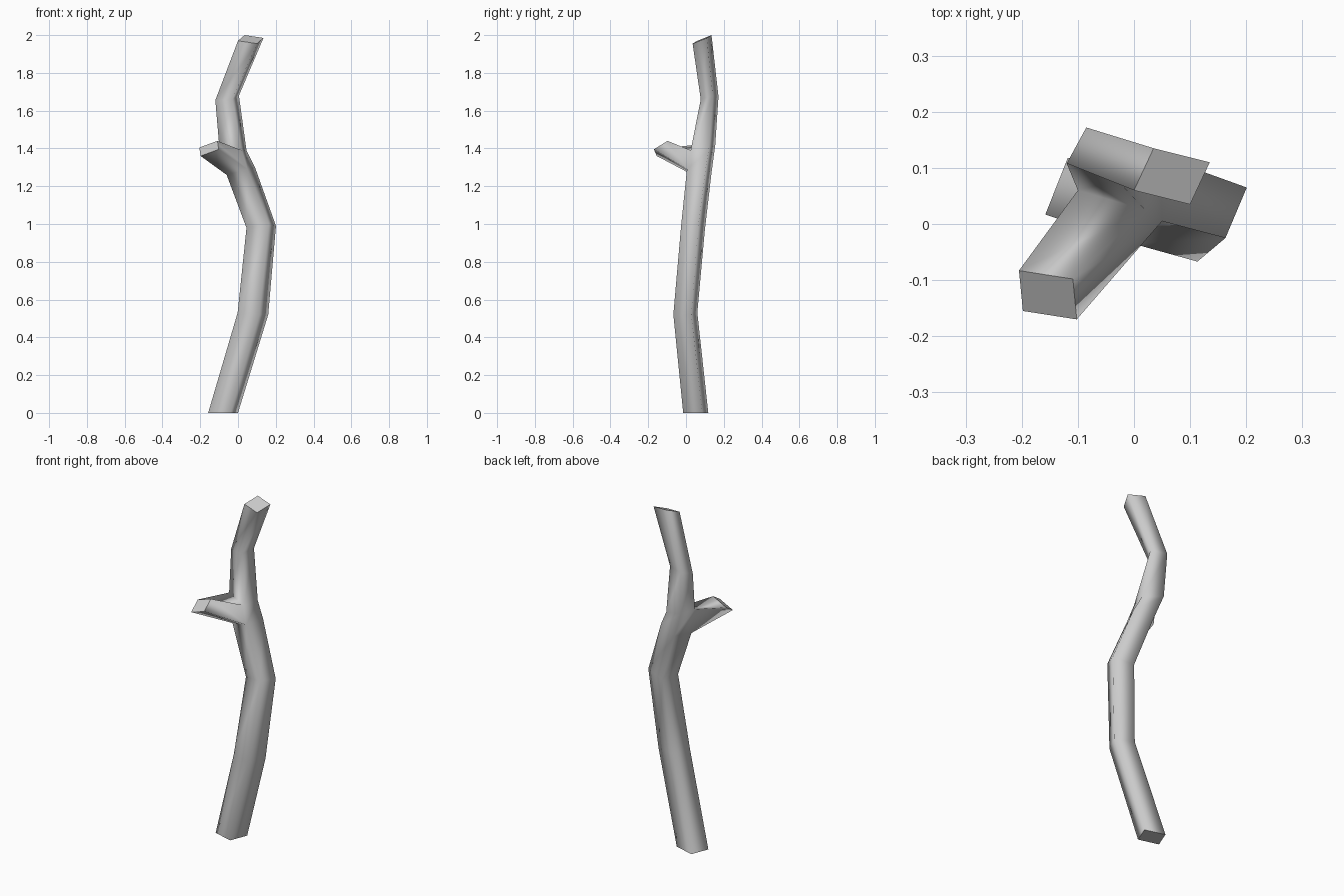
import bpy, bmesh
from mathutils import Vector

if "Cube" in bpy.data.objects:
    bpy.data.objects.remove(bpy.data.objects["Cube"])

bm = bmesh.new()


def ring(left, right, back):
    """Four-sided cross-section from three corners; the fourth completes the parallelogram."""
    l, r, b = Vector(left), Vector(right), Vector(back)
    return [bm.verts.new(p) for p in (l, r, r + b - l, b)]


def bridge(lower, upper, skip=None):
    """Smooth side faces between two rings, optionally leaving one side open."""
    for i in range(4):
        if i != skip:
            j = (i + 1) % 4
            bm.faces.new((lower[i], lower[j], upper[j], upper[i])).smooth = True


def cap(verts):
    """Flat cut end with a crisp rim."""
    face = bm.faces.new(verts)
    for e in face.edges:
        e.smooth = False


# Trunk cross-sections from the ground up
trunk = [ring(*c) for c in (
    ((-.158, .017, 0), (-.04, -.015, 0), (-.118, .118, 0)),
    ((-.002, -.035, .53), (.113, -.067, .52), (.045, .06, .53)),
    ((.045, .01, .98), (.163, -.025, 1.0), (.083, .10, .97)),
    ((-.06, .035, 1.26), (.05, .005, 1.29), (-.02, .135, 1.27)),
    ((-.10, .06, 1.42), (.02, .025, 1.39), (-.075, .155, 1.42)),
    ((-.12, .108, 1.655), (-.03, .078, 1.66), (-.085, .172, 1.675)),
    ((0, .06, 1.97), (.10, .035, 1.955), (.035, .135, 2.0)),
)]
FORK = 3
for k in range(len(trunk) - 1):
    bridge(trunk[k], trunk[k + 1], skip=0 if k == FORK else None)
cap(trunk[0][::-1])
cap(trunk[-1])

# Side stub growing out of the open front face
lo, hi = trunk[FORK], trunk[FORK + 1]
stub_base = [lo[0], lo[1], hi[1], hi[0]]
stub_tip = ring((-.198, -.155, 1.36), (-.102, -.17, 1.395), (-.205, -.083, 1.405))
bridge(stub_base, stub_tip)
cap(stub_tip)

bmesh.ops.recalc_face_normals(bm, faces=bm.faces[:])
mesh = bpy.data.meshes.new("branch")
bm.to_mesh(mesh)
bm.free()
bpy.context.collection.objects.link(bpy.data.objects.new("branch", mesh))
